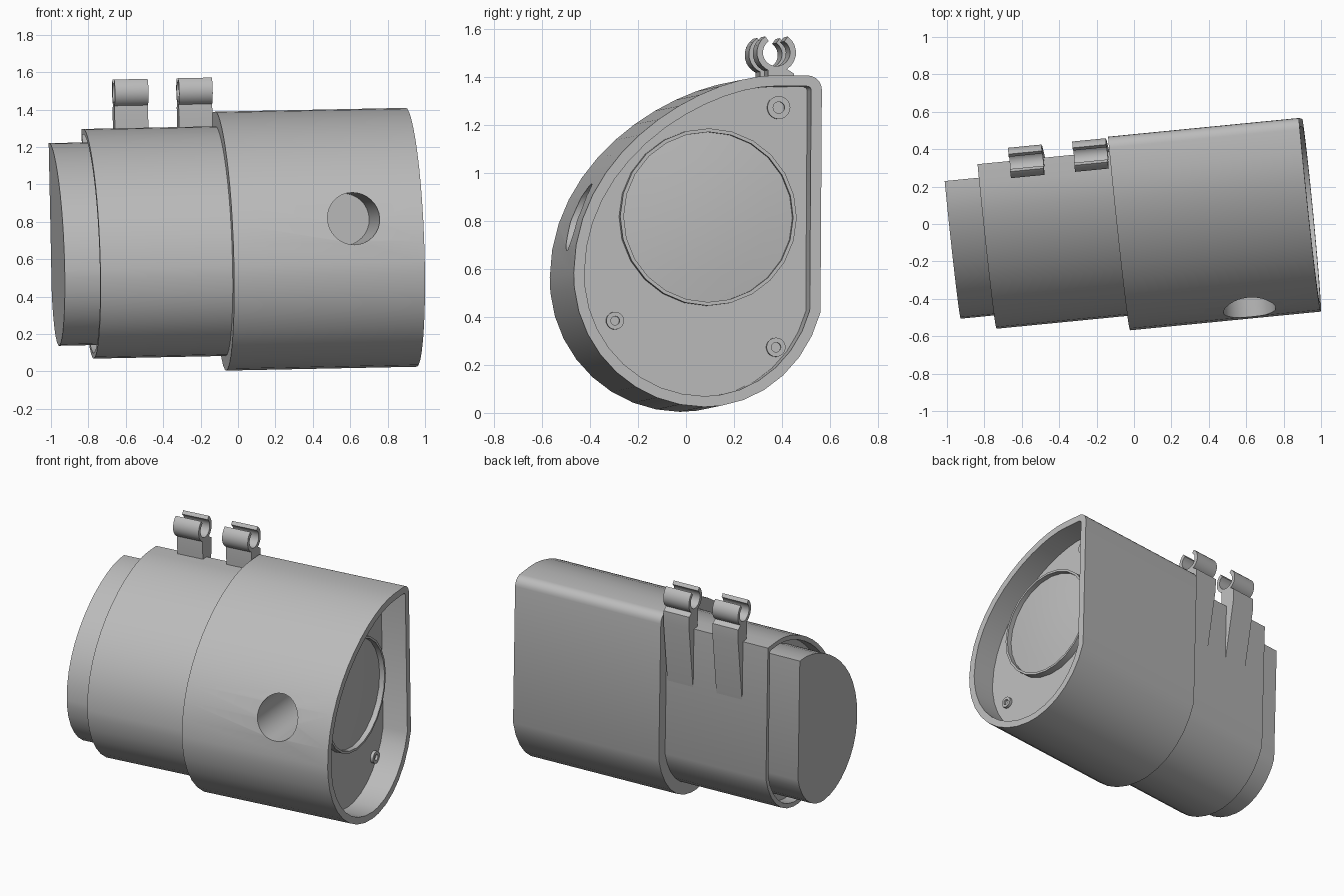
import bpy, bmesh
from math import cos, sin, pi, radians
from mathutils import Matrix, Vector, geometry

cube = bpy.data.objects.get("Cube")
if cube:
    bpy.data.objects.remove(cube)

grey = bpy.data.materials.new("plain grey")
grey.use_nodes = True
grey.diffuse_color = (0.5, 0.5, 0.5, 1)
grey.node_tree.nodes["Principled BSDF"].inputs["Base Color"].default_value = (0.5, 0.5, 0.5, 1)

# Local frame: x along the housing (0 at the open end), y to the back, z up
PLACE = (Matrix.Translation((0.945, 0.05, 0.72)) @ Matrix.Rotation(radians(5.6), 4, "Z")
         @ Matrix.Rotation(radians(-1.15), 4, "Y") @ Matrix.Rotation(radians(-0.5), 4, "X"))


def make(name, bm):
    bmesh.ops.recalc_face_normals(bm, faces=bm.faces)
    mesh = bpy.data.meshes.new(name)
    bm.transform(PLACE)
    bm.to_mesh(mesh)
    bm.free()
    mesh.materials.append(grey)
    obj = bpy.data.objects.new(name, mesh)
    bpy.context.collection.objects.link(obj)
    return obj


def arc(cy, cz, ry, rz, a0, a1, n):
    angles = [radians(a0 + (a1 - a0) * i / n) for i in range(n + 1)]
    return [Vector((cy + ry * cos(a), cz + rz * sin(a))) for a in angles]


def outline():
    """Counter-clockwise D outline: flat back, rounded front."""
    nose = geometry.interpolate_bezier(Vector((0.33, 0.692)), Vector((0.023, 0.692)),
                                       Vector((-0.52, 0.38)), Vector((-0.52, -0.14)), 14)
    return (arc(0.455, 0.632, 0.06, 0.06, 0, 90, 5) + [p.to_2d() for p in nose]
            + arc(0.03, -0.145, 0.55, 0.55, 186, 270, 8)
            + arc(0.03, -0.145, 0.505, 0.55, 278, 344, 6))


def inset(points, d):
    """Shrink a convex outline by clipping with every edge moved inward."""
    poly = [Vector((y, z)) for y, z in ((-2, -2), (2, -2), (2, 2), (-2, 2))]
    for a, b in zip(points, points[1:] + points[:1]):
        edge = (b - a).normalized()
        normal = Vector((-edge.y, edge.x))
        result = []
        for p, q in zip(poly, poly[1:] + poly[:1]):
            dp, dq = (p - a).dot(normal) - d, (q - a).dot(normal) - d
            if dp >= 0:
                result.append(p)
            if dp * dq < 0:
                result.append(p.lerp(q, dp / (dp - dq)))
        poly = result
    return poly


def prism(name, points, x0, x1):
    bm = bmesh.new()
    face = bm.faces.new([bm.verts.new((x0, p[0], p[1])) for p in points])
    moved = bmesh.ops.extrude_face_region(bm, geom=[face])["geom"]
    bmesh.ops.translate(bm, vec=(x1 - x0, 0, 0),
                        verts=[v for v in moved if isinstance(v, bmesh.types.BMVert)])
    if not face.is_valid or len(bm.faces) < len(points) + 2:
        bm.faces.new([v for v in bm.verts if abs(v.co.x - x0) < 1e-6])
    return make(name, bm)


def lathe(name, y, z, profile, n):
    """Spin (radius, x) points about an axis along the housing."""
    bm = bmesh.new()
    verts = [bm.verts.new((x, r, 0)) for r, x in profile]
    edges = [bm.edges.new(pair) for pair in zip(verts, verts[1:])]
    bmesh.ops.spin(bm, geom=verts + edges, cent=(0, 0, 0), axis=(1, 0, 0),
                   angle=2 * pi, steps=n)
    bmesh.ops.remove_doubles(bm, verts=bm.verts, dist=1e-5)
    bmesh.ops.translate(bm, verts=bm.verts, vec=(0, y, z))
    return make(name, bm)


def cut(obj, cutter):
    mod = obj.modifiers.new("cut", "BOOLEAN")
    mod.operation, mod.solver, mod.object = "DIFFERENCE", "EXACT", cutter
    bpy.context.view_layer.objects.active = obj
    bpy.ops.object.modifier_apply(modifier=mod.name)
    bpy.data.objects.remove(cutter)


D = outline()
FLOOR = -0.17
parts = []

# Large hood with a recessed open end and a round side port
hood = prism("hood", D, -1.025, 0)
cut(hood, prism("hood_cutter", inset(D, 0.045), FLOOR, 0.1))
bm = bmesh.new()
bmesh.ops.create_cone(bm, cap_ends=True, segments=32, radius1=0.14, radius2=0.14, depth=0.8,
                      matrix=Matrix.Translation((-0.373, -0.3, 0.1)) @ Matrix.Rotation(pi / 2, 4, "X"))
cut(hood, make("port_cutter", bm))
parts.append(hood)

# Middle sleeve with a thin lip, and the smaller rear plug inside it
sleeve = prism("middle_sleeve", inset(D, 0.078), -1.735, -1.0)
cut(sleeve, prism("sleeve_cutter", inset(D, 0.108), -1.8, -1.66))
parts += [sleeve, prism("rear_plug", inset(D, 0.15), -1.92, -1.64)]

# Round lens in a raised ring
parts.append(lathe("lens", 0.055, 0.10,
                   [(0.37, FLOOR), (0.37, -0.12), (0.355, -0.12), (0.355, -0.155),
                    (0.25, -0.143), (0.13, -0.134), (0, -0.13)], 24))

# Screw bosses on the recessed face
for i, (y, z, r) in enumerate(((0.35, 0.56, 0.048), (-0.33, -0.335, 0.037), (0.345, -0.44, 0.04))):
    parts.append(lathe(f"screw_boss_{i + 1}", y, z,
                       [(r, FLOOR), (r, -0.15), (r / 2, -0.15), (r / 2, -0.165), (0, -0.165)], 20))

# Two open spring clips, each on a strap that tapers into the back
for side, x in (("near", -1.125), ("far", -1.47)):
    ring = (arc(0.425, 0.808, 0.082, 0.082, 125, 415, 18)
            + arc(0.425, 0.808, 0.057, 0.057, 415, 125, 18))
    strap = [(0.39, 0.74), (0.39, 0.66), (0.43, 0.25), (0.44, 0.22), (0.50, 0.64), (0.50, 0.72),
             (0.46, 0.745)]
    parts.append(prism(f"{side}_clip", ring, x - 0.09, x + 0.09))
    parts.append(prism(f"{side}_clip_strap", strap, x - 0.09, x + 0.09))

# Smooth the rounded walls, keep hard edges
bpy.ops.object.select_all(action="DESELECT")
for obj in parts:
    obj.select_set(True)
bpy.context.view_layer.objects.active = parts[0]
bpy.ops.object.shade_smooth_by_angle(angle=radians(35))
